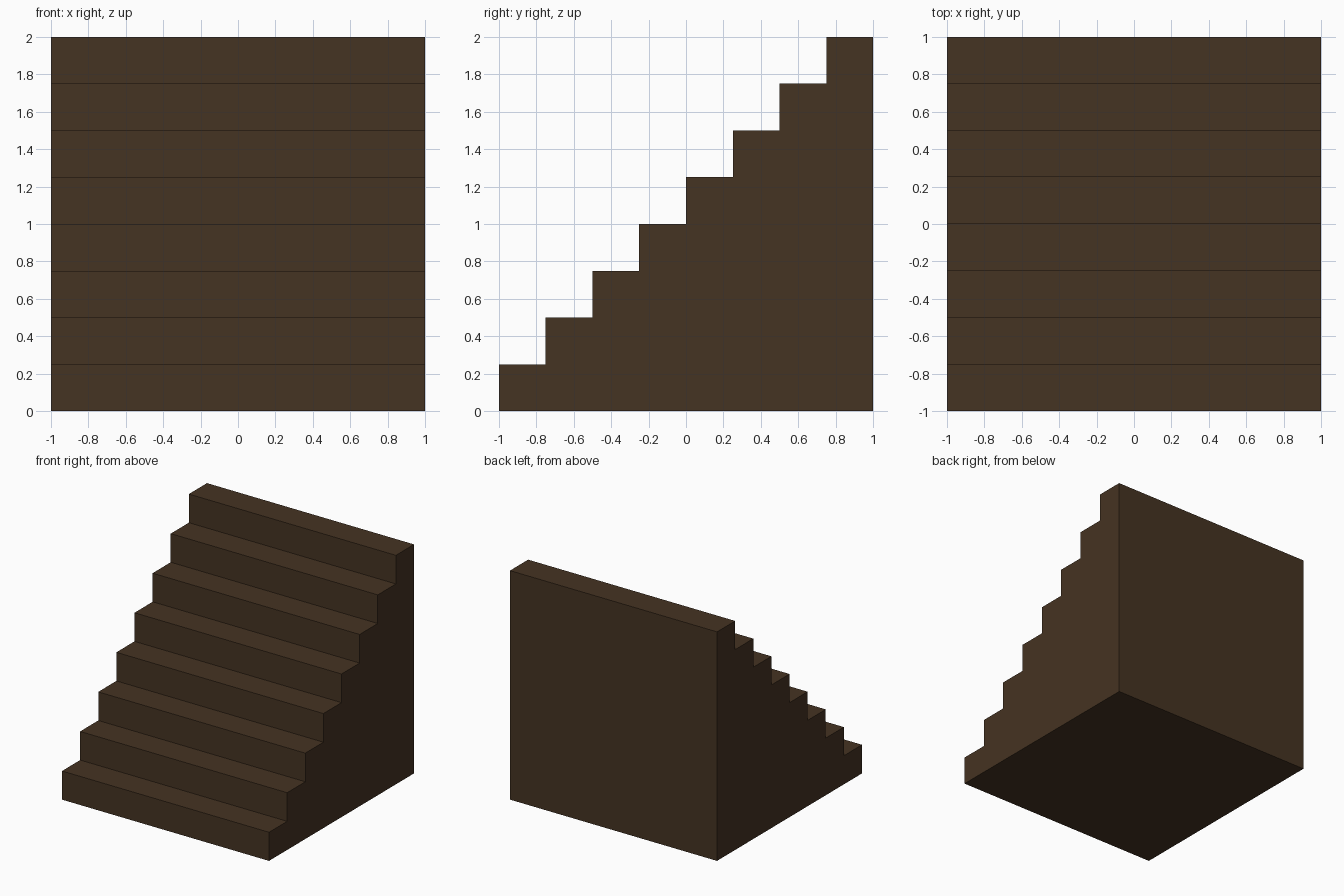
import bpy
import bmesh

if "Cube" in bpy.data.objects:
    bpy.data.objects.remove(bpy.data.objects["Cube"])

STEPS = 8
WIDTH = 2.0
RISE = 2.0 / STEPS
RUN = 2.0 / STEPS

# Dark brown wood
wood = bpy.data.materials.new("dark_wood")
wood.diffuse_color = (0.06, 0.033, 0.016, 1)
wood.use_nodes = True
wood.node_tree.nodes["Principled BSDF"].inputs["Base Color"].default_value = wood.diffuse_color

# Stepped side profile in the y-z plane
profile = [(-1.0, 0.0)]
for i in range(STEPS):
    y = -1.0 + i * RUN
    z = (i + 1) * RISE
    profile += [(y, z), (y + RUN, z)]
profile.append((1.0, 0.0))

# Solid staircase: extrude the profile across the width
bm = bmesh.new()
side = bm.faces.new([bm.verts.new((-WIDTH / 2, y, z)) for y, z in profile])
extruded = bmesh.ops.extrude_face_region(bm, geom=[side], use_keep_orig=True)
moved = [v for v in extruded["geom"] if isinstance(v, bmesh.types.BMVert)]
bmesh.ops.translate(bm, verts=moved, vec=(WIDTH, 0, 0))
bmesh.ops.recalc_face_normals(bm, faces=bm.faces)

mesh = bpy.data.meshes.new("staircase")
bm.to_mesh(mesh)
bm.free()
mesh.materials.append(wood)
stairs = bpy.data.objects.new("staircase", mesh)
bpy.context.collection.objects.link(stairs)
